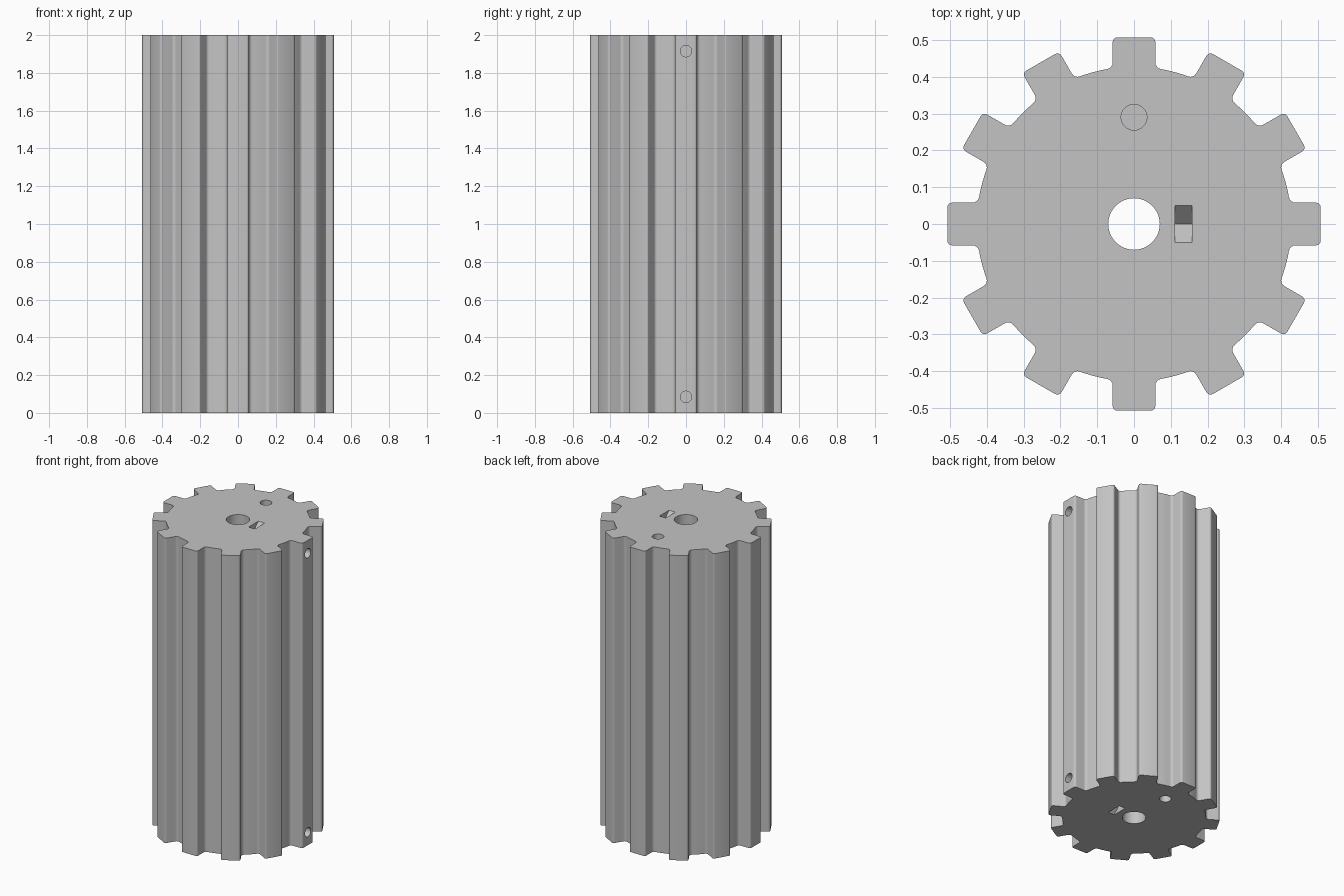
import bpy, bmesh, math
from mathutils import Matrix, Vector

cube = bpy.data.objects.get("Cube")
if cube:
    bpy.data.objects.remove(cube, do_unlink=True)

TEETH, HEIGHT = 12, 2.0
OUTER, ROOT, HALF = 0.507, 0.427, 0.058

grey = bpy.data.materials.new("plain grey")
grey.use_nodes = True
colour = (0.55, 0.55, 0.55, 1)
grey.diffuse_color = colour
grey.node_tree.nodes["Principled BSDF"].inputs["Base Color"].default_value = colour


def corner(cx, cy, r, start, end, steps=4):
    """Points along a small rounding arc, angles in degrees."""
    angles = [math.radians(start + (end - start) * i / steps) for i in range(steps + 1)]
    return [Vector((cx + r * math.cos(a), cy + r * math.sin(a))) for a in angles]


# One tooth on the +y axis: fillet, side and rounded tip, then the mirrored half
tip, fillet = 0.013, 0.018
fx = HALF + fillet
fy = math.sqrt((ROOT + fillet) ** 2 - fx ** 2)
lean = math.degrees(math.atan2(-fy, -fx))
half = corner(fx, fy, fillet, 180, 360 + lean)[::-1]
half += corner(HALF - tip, OUTER - tip, tip, 0, 90)
tooth = half + [Vector((-p.x, p.y)) for p in reversed(half)]

# Points on the root circle between two teeth
edge = math.atan2(half[0].x, half[0].y)
pitch = 2 * math.pi / TEETH
for i in range(1, 6):
    a = edge + (pitch - 2 * edge) * i / 6
    tooth.append(Vector((-ROOT * math.sin(a), ROOT * math.cos(a))))

# Toothed roller
bm = bmesh.new()
ring = []
for i in range(TEETH):
    turn = Matrix.Rotation(pitch * i, 2)
    ring += [bm.verts.new((*(turn @ p), 0)) for p in tooth]
base = bm.faces.new(ring)
top = bmesh.ops.extrude_face_region(bm, geom=[base])["geom"]
bmesh.ops.translate(bm, vec=(0, 0, HEIGHT),
                    verts=[v for v in top if isinstance(v, bmesh.types.BMVert)])
bmesh.ops.recalc_face_normals(bm, faces=bm.faces)
mesh = bpy.data.meshes.new("toothed_roller")
bm.to_mesh(mesh)
bm.free()
roller = bpy.data.objects.new("toothed_roller", mesh)
bpy.context.collection.objects.link(roller)
mesh.materials.append(grey)


def cut(cutter):
    """Subtract a cutter from the roller and remove the cutter."""
    cutter.hide_render = True
    cutter.data.materials.append(grey)
    bpy.context.view_layer.objects.active = roller
    mod = roller.modifiers.new("cut", 'BOOLEAN')
    mod.operation, mod.object, mod.solver = 'DIFFERENCE', cutter, 'EXACT'
    bpy.ops.object.modifier_apply(modifier=mod.name)
    bpy.data.objects.remove(cutter, do_unlink=True)


def drill(radius, length, location, rotation=(0, 0, 0)):
    bpy.ops.mesh.primitive_cylinder_add(vertices=48, radius=radius, depth=length,
                                        location=location, rotation=rotation)
    cut(bpy.context.object)


# Axle bore
drill(0.07, HEIGHT * 1.2, (0, 0, HEIGHT / 2))

for z, inset in ((0, 0.085), (HEIGHT, -0.085)):
    # Round pocket in the end face
    drill(0.035, 0.2, (0, 0.29, z))
    # Pin hole in the side tooth
    drill(0.03, 0.24, (OUTER, 0, z + inset), (0, math.pi / 2, 0))
    # V-shaped key notch
    bpy.ops.mesh.primitive_cube_add(size=1, location=(0.135, 0, z),
                                    rotation=(math.pi / 4, 0, 0))
    notch = bpy.context.object
    notch.scale = (0.046, 0.0707, 0.0707)
    cut(notch)

bpy.ops.object.select_all(action='DESELECT')
roller.select_set(True)
bpy.context.view_layer.objects.active = roller
bpy.ops.object.shade_smooth_by_angle(angle=math.radians(28))
